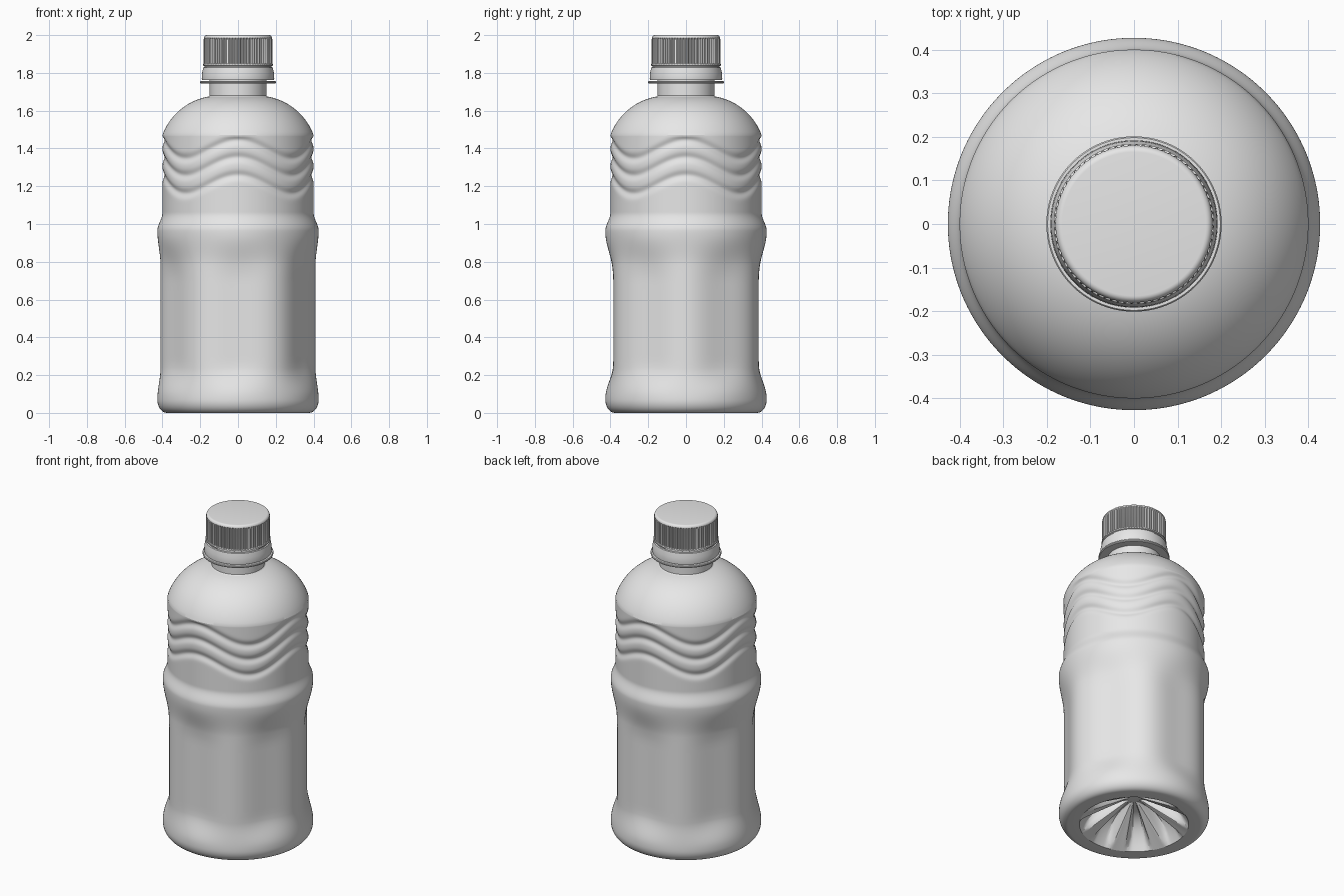
import bpy, bmesh, math

cube = bpy.data.objects.get("Cube")
if cube:
    bpy.data.objects.remove(cube, do_unlink=True)

grey = bpy.data.materials.new("light_grey")
grey.use_nodes = True
grey.diffuse_color = (0.8, 0.8, 0.8, 1)
grey.node_tree.nodes["Principled BSDF"].inputs["Base Color"].default_value = (0.8, 0.8, 0.8, 1)


def lathe(name, rings, segs, warp, crease):
    """Spin (radius, height) rings, letting warp reshape each point."""
    bm = bmesh.new()
    loops = []
    for r, z in rings:
        loop = []
        for j in range(segs):
            a = math.tau * j / segs
            r2, z2 = warp(r, z, a, j)
            loop.append(bm.verts.new((r2 * math.cos(a), r2 * math.sin(a), z2)))
        loops.append(loop)
    for low, high in zip(loops, loops[1:]):
        for j in range(segs):
            k = (j + 1) % segs
            bm.faces.new((low[j], low[k], high[k], high[j]))
    bm.faces.new(loops[0][::-1])
    bm.faces.new(loops[-1])
    mesh = bpy.data.meshes.new(name)
    bm.to_mesh(mesh)
    bm.free()
    mesh.materials.append(grey)
    obj = bpy.data.objects.new(name, mesh)
    bpy.context.collection.objects.link(obj)
    bpy.ops.object.select_all(action='DESELECT')
    obj.select_set(True)
    bpy.context.view_layer.objects.active = obj
    bpy.ops.object.shade_smooth_by_angle(angle=math.radians(crease))
    return obj


def smooth(t):
    t = max(0.0, min(1.0, t))
    return t * t * (3 - 2 * t)


def ease(start, end, steps):
    """Rings from start to end with a vertical tangent at both ends."""
    (r0, z0), (r1, z1) = start, end
    return [(r0 + (r1 - r0) * smooth(i / steps), z0 + (z1 - z0) * i / steps)
            for i in range(1, steps + 1)]


def arc(cr, cz, a, b, start, end, steps):
    """Rings along part of an ellipse, angles in degrees."""
    angles = [math.radians(start + (end - start) * i / steps) for i in range(steps + 1)]
    return [(cr + a * math.cos(t), cz + b * math.sin(t)) for t in angles]


# Bottle outline: fluted base, foot, waisted body, bead, wave band, shoulder, neck
HUB, RIM, DEPTH = 0.035, 0.31, 0.165
outline = [(HUB + (RIM - HUB) * i / 16, 0) for i in range(17)]
outline += arc(0.375, 0.07, 0.052, 0.07, -90, 0, 10)
stations = [(0.427, 0.07), (0.41, 0.24), (0.41, 0.78), (0.427, 0.965), (0.40, 1.06), (0.40, 1.47)]
for start, end, steps in zip(stations, stations[1:], (12, 16, 14, 12, 70)):
    outline += ease(start, end, steps)
outline += arc(0.10, 1.361, 0.32, 0.319, 20, 80, 18)[1:]
outline += [(0.15, 1.68), (0.15, 1.744), (0.198, 1.744), (0.201, 1.748),
            (0.201, 1.754), (0.198, 1.758), (0.15, 1.758), (0.15, 1.8)]


def bottle_shape(r, z, a, j):
    if z < 0.001 and r < RIM:
        # Radial flutes rising to the middle of the base
        u = (r - HUB) / (RIM - HUB)
        groove = smooth(0.5 + 0.8 * math.cos(8 * a))
        rib, dome = 1 - u, 1 - u ** 3.5
        return r, DEPTH * (rib + (dome - rib) * groove)
    if z < 1:
        # Six soft flat panels around the lower body
        panel = smooth((z - 0.09) / 0.18) * (1 - smooth((z - 0.7) / 0.24))
        return r * (1 - 0.031 * panel * (1 - math.cos(6 * a))), z
    if z < 1.47:
        # Three wavy grooves
        for height in (1.395, 1.305, 1.21):
            d = z - height - 0.048 * math.cos(4 * a)
            r -= 0.011 * math.exp(-(d / 0.022) ** 2) * smooth((1.47 - z) / 0.02)
    return r, z


lathe("bottle", outline, 216, bottle_shape, 20)

# Cap: tamper band, groove, ridged grip and rounded top edge
cap_outline = [(0.15, 1.762), (0.191, 1.762), (0.192, 1.768), (0.190, 1.80), (0.184, 1.828),
               (0.178, 1.831), (0.178, 1.836), (0.184, 1.839), (0.184, 1.846),
               (0.182, 1.85), (0.182, 1.978)]
cap_outline += arc(0.165, 1.984, 0.015, 0.016, 0, 90, 6)


def cap_shape(r, z, a, j):
    if 1.849 < z < 1.979 and j % 4 < 2:
        r -= 0.007
    return r, z


lathe("screw_cap", cap_outline, 288, cap_shape, 30)
